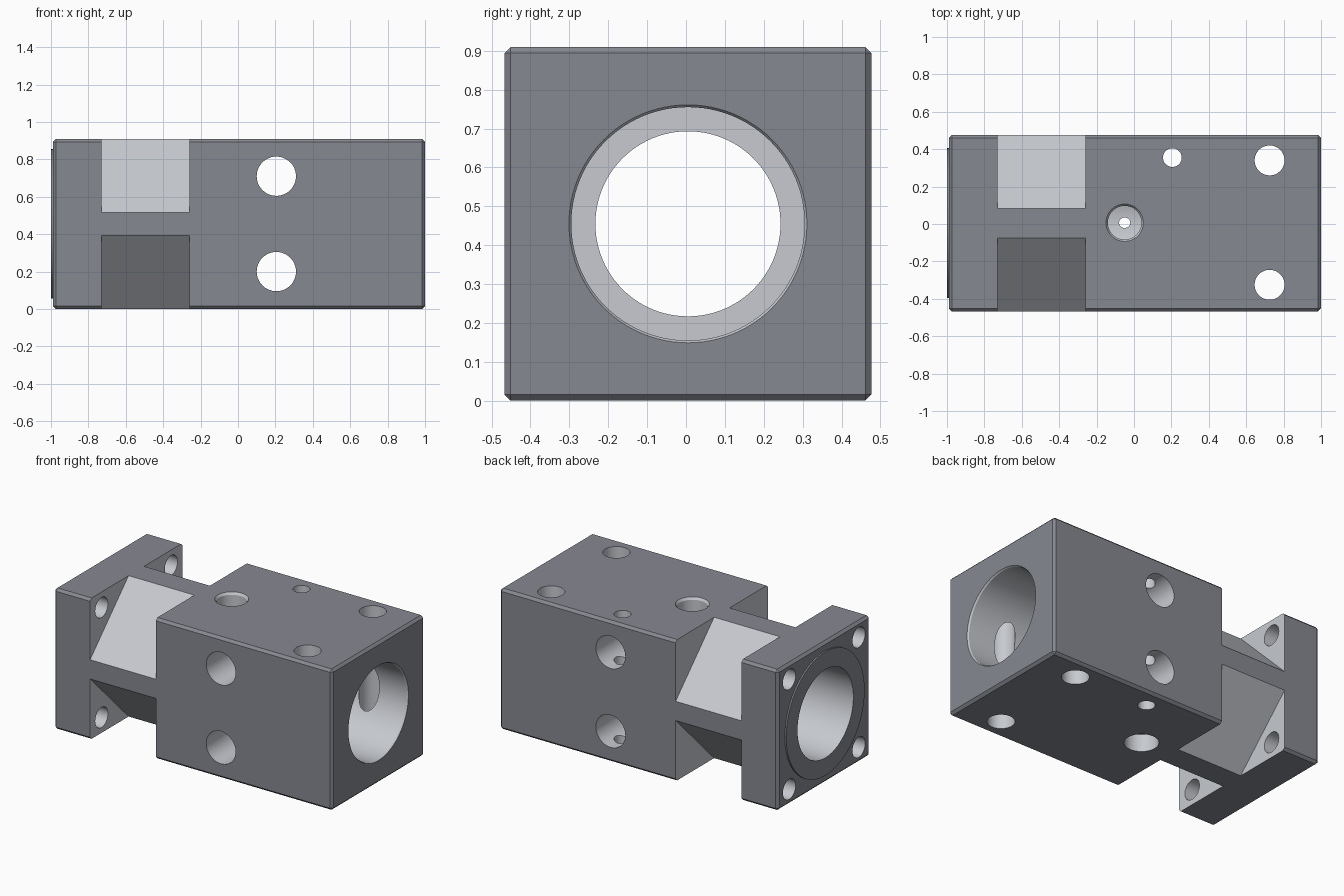
import bpy, bmesh, math
from mathutils import Matrix, Vector

if "Cube" in bpy.data.objects:
    bpy.data.objects.remove(bpy.data.objects["Cube"])

CY, CZ = 0.005, 0.455          # bore axis
HY, HZ = 0.472, 0.455          # half width and height of the block


def colour(name, rgb):
    m = bpy.data.materials.new(name)
    m.diffuse_color = (*rgb, 1)
    m.use_nodes = True
    m.node_tree.nodes["Principled BSDF"].inputs["Base Color"].default_value = m.diffuse_color
    return m


# dark outer skin, lighter machined cuts
FINISHES = [colour("dark_finish", (0.13 * 1.85, 0.25, 0.285)),
            colour("machined_finish", (0.57, 0.59, 0.63))]


def make(name, bm, finish=1):
    bmesh.ops.recalc_face_normals(bm, faces=bm.faces)
    for f in bm.faces:
        f.material_index = finish
    me = bpy.data.meshes.new(name)
    for m in FINISHES:
        me.materials.append(m)
    bm.to_mesh(me)
    bm.free()
    ob = bpy.data.objects.new(name, me)
    bpy.context.collection.objects.link(ob)
    return ob


def lathe(name, profile, axis, at, n=48, finish=1):
    """Solid of revolution from (position along axis, radius) pairs."""
    turn = {'X': Matrix.Rotation(math.pi / 2, 4, 'Y'),
            'Y': Matrix.Rotation(-math.pi / 2, 4, 'X'),
            'Z': Matrix.Identity(4)}[axis]
    bm = bmesh.new()
    rings = []
    for t, r in profile:
        rings.append([bm.verts.new((r * math.cos(2 * math.pi * i / n),
                                    r * math.sin(2 * math.pi * i / n), t)) for i in range(n)])
    for a, b in zip(rings, rings[1:]):
        for i in range(n):
            j = (i + 1) % n
            bm.faces.new((a[i], a[j], b[j], b[i]))
    bm.faces.new(rings[0])
    bm.faces.new(rings[-1])
    bm.transform(Matrix.Translation(Vector(at)) @ turn)
    return make(name, bm, finish)


def prism(name, pts, x0, x1):
    """Extrude a y-z outline along x."""
    bm = bmesh.new()
    f = bm.faces.new([bm.verts.new((x0, y, z)) for y, z in pts])
    ext = bmesh.ops.extrude_face_region(bm, geom=[f])
    bmesh.ops.translate(bm, vec=(x1 - x0, 0, 0),
                        verts=[g for g in ext['geom'] if isinstance(g, bmesh.types.BMVert)])
    if len(bm.faces) == 4:      # close the start cap if the extrude removed it
        bmesh.ops.holes_fill(bm, edges=bm.edges[:])
    return make(name, bm)


def combine(target, tool, op='DIFFERENCE'):
    mod = target.modifiers.new(tool.name, 'BOOLEAN')
    mod.operation, mod.solver, mod.object = op, 'EXACT', tool
    bpy.context.view_layer.objects.active = target
    bpy.ops.object.modifier_apply(modifier=mod.name)
    bpy.data.objects.remove(tool)


# chamfered block
bm = bmesh.new()
bmesh.ops.create_cube(bm, size=1)
bmesh.ops.scale(bm, vec=(1.99, 2 * HY, 2 * HZ), verts=bm.verts)
bmesh.ops.translate(bm, vec=(0.005, CY, CZ), verts=bm.verts)
bmesh.ops.bevel(bm, geom=bm.edges[:], offset=0.016, segments=1, affect='EDGES', profile=0.5)
housing = make("nut_housing", bm, 0)

# shallow locating boss on the flange end
combine(housing, lathe("boss", [(-1.0, 0.4), (-0.9, 0.4)], 'X', (0, CY, CZ), 96, 0), 'UNION')

# diagonal corner reliefs behind the flange
S = 0.534
for sy in (-1, 1):
    for sz in (-1, 1):
        tri = [(-0.066, 0.6), (0.6, S - 0.6), (0.6, 0.6)]
        combine(housing, prism("relief", [(CY + sy * y, CZ + sz * z) for y, z in tri], -0.73, -0.26))

# stepped main bore
bore = [(-1.1, 0.285), (-0.45, 0.285), (-0.45, 0.238), (-0.3, 0.238),
        (-0.3, 0.3), (0.99, 0.3), (1.01, 0.312), (1.1, 0.312)]
combine(housing, lathe("bore", bore, 'X', (0, CY, CZ), 96))

# flange bolt holes
for sy in (-1, 1):
    for sz in (-1, 1):
        combine(housing, lathe("bolt_hole", [(-1.1, 0.065), (-0.6, 0.065)], 'X',
                               (0, CY + sy * 0.355, CZ + sz * 0.355), 32))

# cross holes front to back
for z in (0.2, 0.71):
    combine(housing, lathe("cross_hole", [(-0.6, 0.105), (0.6, 0.105)], 'Y', (0.205, 0, z)))

# vertical through holes
for x, y, r in ((0.725, 0.34, 0.08), (0.725, -0.325, 0.08), (0.205, 0.355, 0.05)):
    combine(housing, lathe("vertical_hole", [(-0.1, r), (1.0, r)], 'Z', (x, y, 0)))

# central ports, the lower one ending in a drill point
combine(housing, lathe("top_port", [(CZ, 0.09), (0.895, 0.09), (0.915, 0.103), (1.0, 0.103)],
                       'Z', (-0.05, 0.007, 0)))
combine(housing, lathe("bottom_port", [(-0.1, 0.1), (0.113, 0.1), (0.172, 0.002)],
                       'Z', (-0.05, 0.007, 0)))

# smooth hole walls, crisp edges
bpy.ops.object.select_all(action='DESELECT')
housing.select_set(True)
bpy.context.view_layer.objects.active = housing
bpy.ops.object.shade_smooth_by_angle(angle=math.radians(25))
